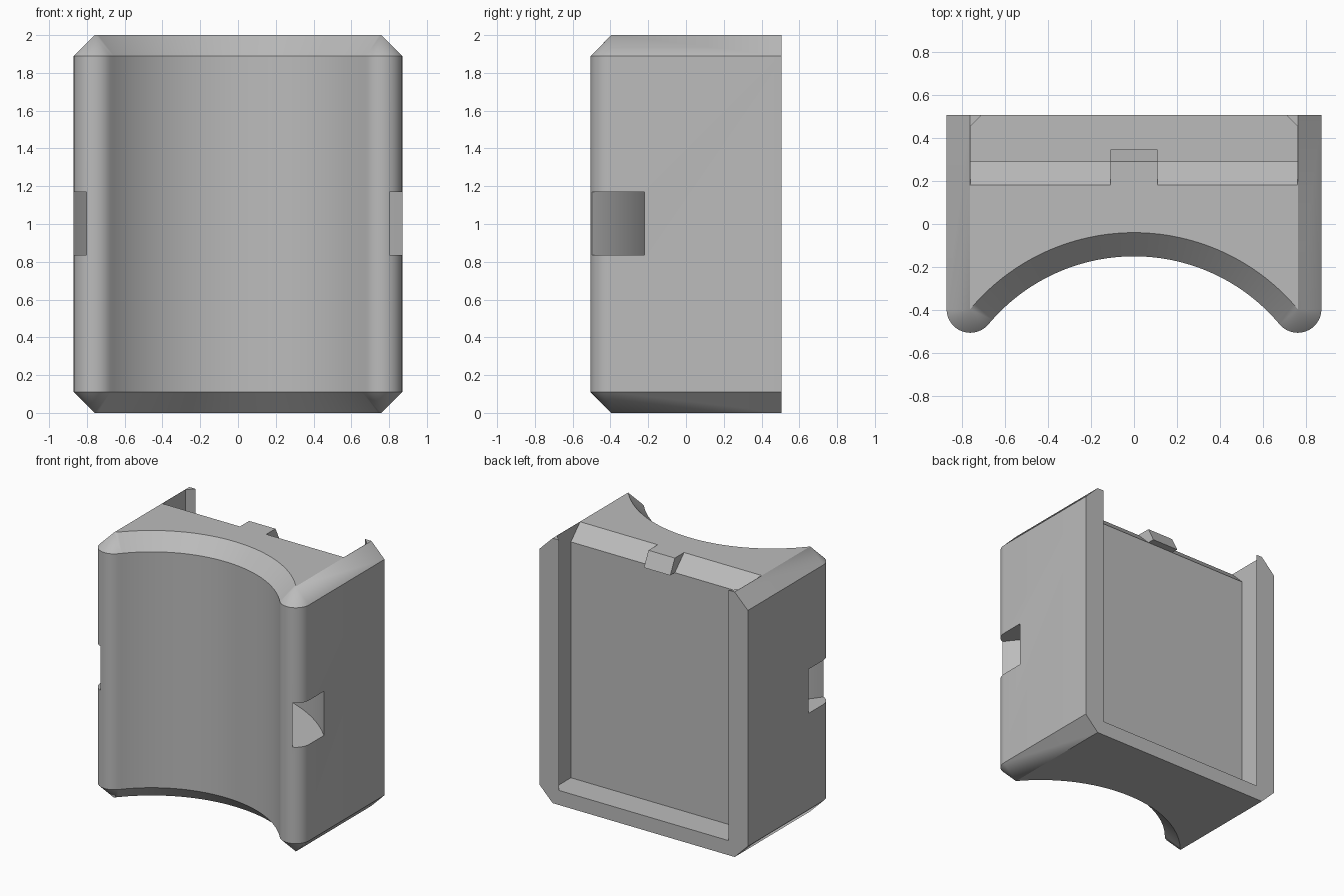
import bpy, bmesh
from math import sin, cos, radians, atan2, degrees, hypot
from mathutils import Vector

if "Cube" in bpy.data.objects:
    bpy.data.objects.remove(bpy.data.objects["Cube"])

HEIGHT, BEVEL = 2.0, 0.11
TIP = Vector((0.76, -0.395))        # centre of each rounded front tip
ARC_Y, ARC_R = -1.031, 0.991        # axis and radius of the concave front
BACK = 0.505

grey = bpy.data.materials.new("light grey plastic")
grey.use_nodes = True
grey.diffuse_color = (0.5, 0.5, 0.5, 1)
grey.node_tree.nodes["Principled BSDF"].inputs["Base Color"].default_value = (0.5, 0.5, 0.5, 1)


def finish(name, bm):
    bmesh.ops.remove_doubles(bm, verts=bm.verts, dist=1e-4)
    bmesh.ops.recalc_face_normals(bm, faces=bm.faces)
    mesh = bpy.data.meshes.new(name)
    bm.to_mesh(mesh)
    bm.free()
    mesh.materials.append(grey)
    obj = bpy.data.objects.new(name, mesh)
    bpy.context.collection.objects.link(obj)
    return obj


def loft(name, rings):
    """Closed solid skinned through rings with equal point counts."""
    bm = bmesh.new()
    loops = [[bm.verts.new(p) for p in ring] for ring in rings]
    n = len(loops[0])
    for a, b in zip(loops, loops[1:]):
        for i in range(n):
            j = (i + 1) % n
            bm.faces.new((a[i], a[j], b[j], b[i]))
    bm.faces.new(loops[0])
    bm.faces.new(loops[-1])
    return finish(name, bm)


def prism_z(name, pts, z0, z1):
    return loft(name, [[(x, y, z) for x, y in pts] for z in (z0, z1)])


def prism_x(name, pts, half):
    return loft(name, [[(x, y, z) for y, z in pts] for x in (-half, half)])


def arc(radius, start, end, steps):
    angles = [radians(start + (end - start) * i / steps) for i in range(steps + 1)]
    return [(radius * cos(a), ARC_Y + radius * sin(a)) for a in angles]


def section(offset):
    """Body outline grown outwards by offset, except at the flat back."""
    d = TIP - Vector((0, ARC_Y))
    edge = degrees(atan2(d.y, d.x))
    tip = []
    for i in range(15):
        a = radians(-i / 14 * (180 - edge))
        tip.append((TIP.x + offset * cos(a), TIP.y + offset * sin(a)))
    left = [(TIP.x + offset, BACK)] + tip
    front = arc(ARC_R - offset, edge, 180 - edge, 56)[1:-1]
    right = [(-x, y) for x, y in reversed(left)]
    return left + front + right


# Main body with bevelled ends
levels = [(0, 0), (BEVEL, BEVEL), (HEIGHT - BEVEL, BEVEL), (HEIGHT, 0)]
body = loft("body", [[(x, y, z) for x, y in section(o)] for z, o in levels])

# Rear slide pocket with lipped side rails, open at the top
half = [(0.758, 0.29), (0.758, 0.455), (0.708, BACK), (0.708, 0.6)]
pocket = prism_z("pocket_cutter", half + [(-x, y) for x, y in reversed(half)], BEVEL, 2.3)

# Sloped top edge of the back panel
slope = prism_x("slope_cutter", [(0.08, 2.1), (0.29, 1.89), (0.33, 1.89), (0.33, 2.1)], 0.758)

# Curved strap channel running from side to side
channel = prism_z("strap_channel_cutter",
                  arc(0.963, 20, 160, 48) + arc(1.19, 160, 20, 48), 0.837, 1.17)

bpy.context.view_layer.objects.active = body
for cutter in (pocket, slope, channel):
    cutter.hide_render = True
    mod = body.modifiers.new(cutter.name, "BOOLEAN")
    mod.operation, mod.solver, mod.object = "DIFFERENCE", "EXACT", cutter
    bpy.ops.object.modifier_apply(modifier=mod.name)
    bpy.data.objects.remove(cutter)

# Small catch on the top edge of the panel
catch = prism_x("catch_tab", [(0.18, 2.0), (0.29, 2.0), (0.345, 1.89), (0.29, 1.89)], 0.11)

bpy.ops.object.select_all(action="DESELECT")
body.select_set(True)
bpy.ops.object.shade_smooth_by_angle(angle=radians(25))
